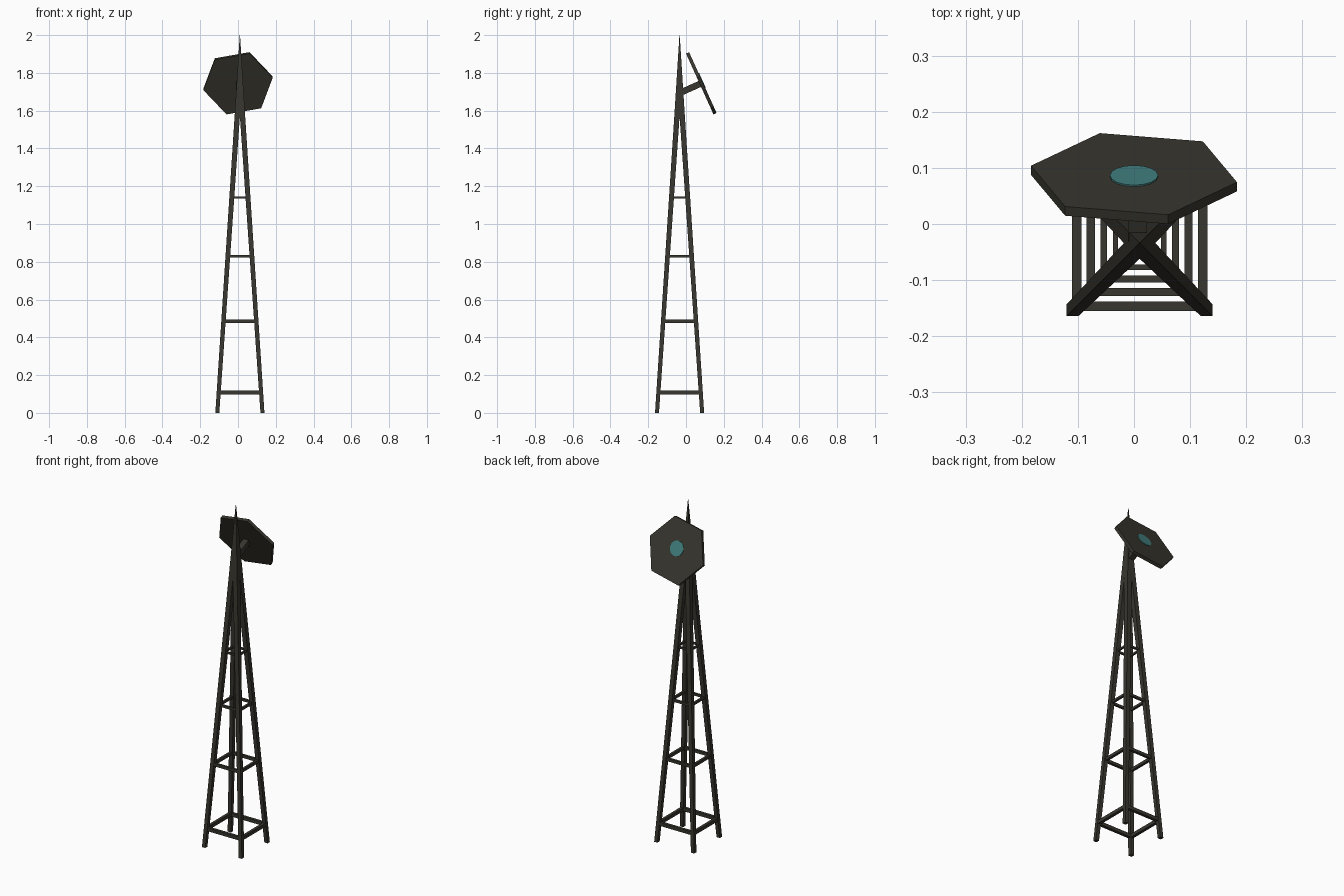
import bpy, bmesh, math
from mathutils import Matrix, Vector

if "Cube" in bpy.data.objects:
    bpy.data.objects.remove(bpy.data.objects["Cube"])

CX, CY = 0.01, -0.034          # tower axis
TILT = math.radians(24.3)      # panel leans back


def material(name, rgb):
    m = bpy.data.materials.new(name)
    m.diffuse_color = (*rgb, 1)
    m.use_nodes = True
    m.node_tree.nodes["Principled BSDF"].inputs["Base Color"].default_value = m.diffuse_color
    return m


DARK = material("dark olive metal", (0.039, 0.037, 0.028))
TEAL = material("teal", (0.055, 0.21, 0.21))


def make(name, bm, mat):
    bmesh.ops.recalc_face_normals(bm, faces=bm.faces)
    me = bpy.data.meshes.new(name)
    bm.to_mesh(me)
    bm.free()
    me.materials.append(mat)
    ob = bpy.data.objects.new(name, me)
    bpy.context.collection.objects.link(ob)
    return ob


def box(name, centre, size, rot=Matrix.Identity(4)):
    bm = bmesh.new()
    bmesh.ops.create_cube(bm, size=1)
    bm.transform(Matrix.Translation(centre) @ rot @ Matrix.Diagonal((*size, 1)))
    return make(name, bm, DARK)


def disc(name, radius, depth, sides, matrix, mat):
    bm = bmesh.new()
    bmesh.ops.create_cone(bm, cap_ends=True, segments=sides,
                          radius1=radius, radius2=radius, depth=depth)
    bm.transform(matrix)
    return make(name, bm, mat)


# four square legs leaning in, then meeting as a sharp spire
for sx, sy, name in ((-1, -1, "front_left"), (1, -1, "front_right"),
                     (-1, 1, "back_left"), (1, 1, "back_right")):
    bm = bmesh.new()
    rings = []
    for z, a, b in ((0, 0.109, 0.13), (1.57, 0, 0.028), (2.0, 0, 0.0008)):
        rings.append([bm.verts.new((CX + sx * p, CY + sy * q, z))
                      for p, q in ((a, a), (b, a), (b, b), (a, b))])
    for lo, hi in zip(rings, rings[1:]):
        for i in range(4):
            j = (i + 1) % 4
            bm.faces.new((lo[i], lo[j], hi[j], hi[i]))
    bm.faces.new(rings[0])
    bm.faces.new(rings[-1])
    make(name + "_leg", bm, DARK)

# square frames of cross bars, thinner towards the top
for n, (z, t) in enumerate(((0.108, 0.02), (0.485, 0.017), (0.83, 0.014), (1.14, 0.011))):
    r = 0.1195 - 0.067 * z
    for s, a, b in ((-1, "front", "left"), (1, "back", "right")):
        box(f"{a}_bar_{n}", (CX, CY + s * r, z), (2 * r, t * 0.85, t))
        box(f"{b}_bar_{n}", (CX + s * r, CY, z), (t * 0.85, 2 * r, t))

# tilted frame of the panel: local z is the panel normal, facing back and up
centre = Vector((0, 0.081, 1.745))
tilt = Matrix.Rotation(-(math.pi / 2 - TILT), 4, 'X')
normal = (tilt @ Vector((0, 0, 1))).normalized()
up = (tilt @ Vector((0, -1, 0))).normalized()

# hexagonal panel, with a vertex 11 degrees off level
spin = Matrix.Rotation(math.radians(-11), 4, 'Z')
disc("hexagon_panel", 0.187, 0.018, 6,
     Matrix.Translation(centre) @ tilt @ spin @ Matrix.Rotation(math.pi / 2, 4, 'Z'), DARK)

# teal round plate on the panel face
disc("round_plate", 0.043, 0.006, 16,
     Matrix.Translation(centre + normal * 0.009 + up * 0.012) @ tilt, TEAL)

# support arm from the tower to the panel
box("support_arm", centre - normal * 0.06 + Vector((0.006, 0, 0)), (0.034, 0.034, 0.11), tilt)
